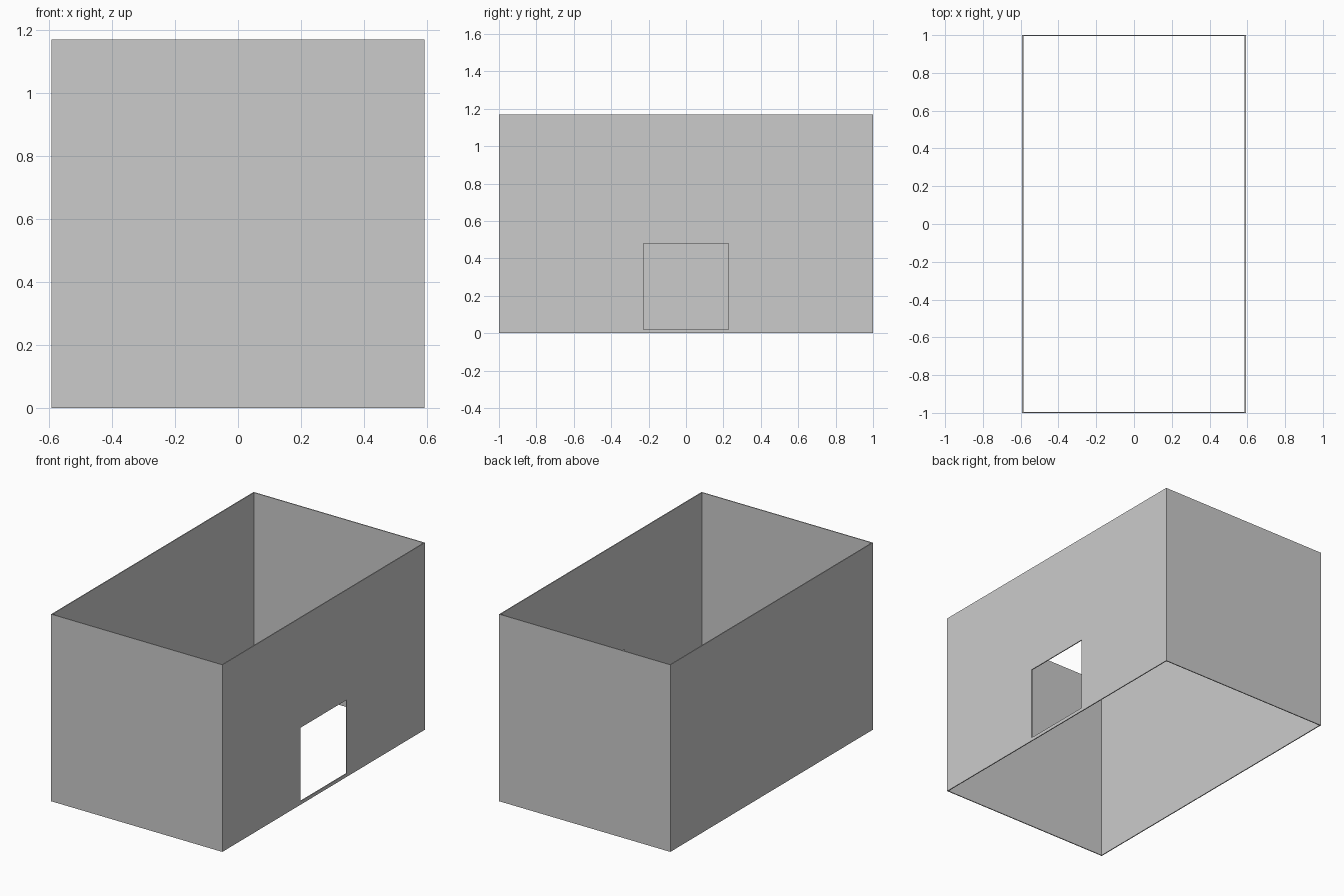
import bpy

if "Cube" in bpy.data.objects:
    bpy.data.objects.remove(bpy.data.objects["Cube"])

HALF_X, HALF_Y, HEIGHT, WALL = 0.592, 1.0, 1.169, 0.006


def box(name, lo, hi):
    size = [b - a for a, b in zip(lo, hi)]
    centre = [(a + b) / 2 for a, b in zip(lo, hi)]
    bpy.ops.mesh.primitive_cube_add(size=1, location=centre)
    obj = bpy.context.object
    obj.name = name
    obj.scale = size
    bpy.ops.object.transform_apply(location=True, rotation=False, scale=True)
    return obj


def cut(target, cutter):
    mod = target.modifiers.new(cutter.name, 'BOOLEAN')
    mod.operation = 'DIFFERENCE'
    mod.solver = 'EXACT'
    mod.object = cutter
    bpy.context.view_layer.objects.active = target
    bpy.ops.object.modifier_apply(modifier=mod.name)
    bpy.data.objects.remove(cutter, do_unlink=True)


# Four thin walls, open at top and bottom
walls = box("walls", (-HALF_X, -HALF_Y, 0), (HALF_X, HALF_Y, HEIGHT))
cut(walls, box("room_cutter", (-HALF_X + WALL, -HALF_Y + WALL, -0.1),
               (HALF_X - WALL, HALF_Y - WALL, HEIGHT + 0.1)))

# Square opening low in the right wall
cut(walls, box("opening_cutter", (HALF_X - 0.1, -0.228, 0.021),
               (HALF_X + 0.1, 0.228, 0.481)))
